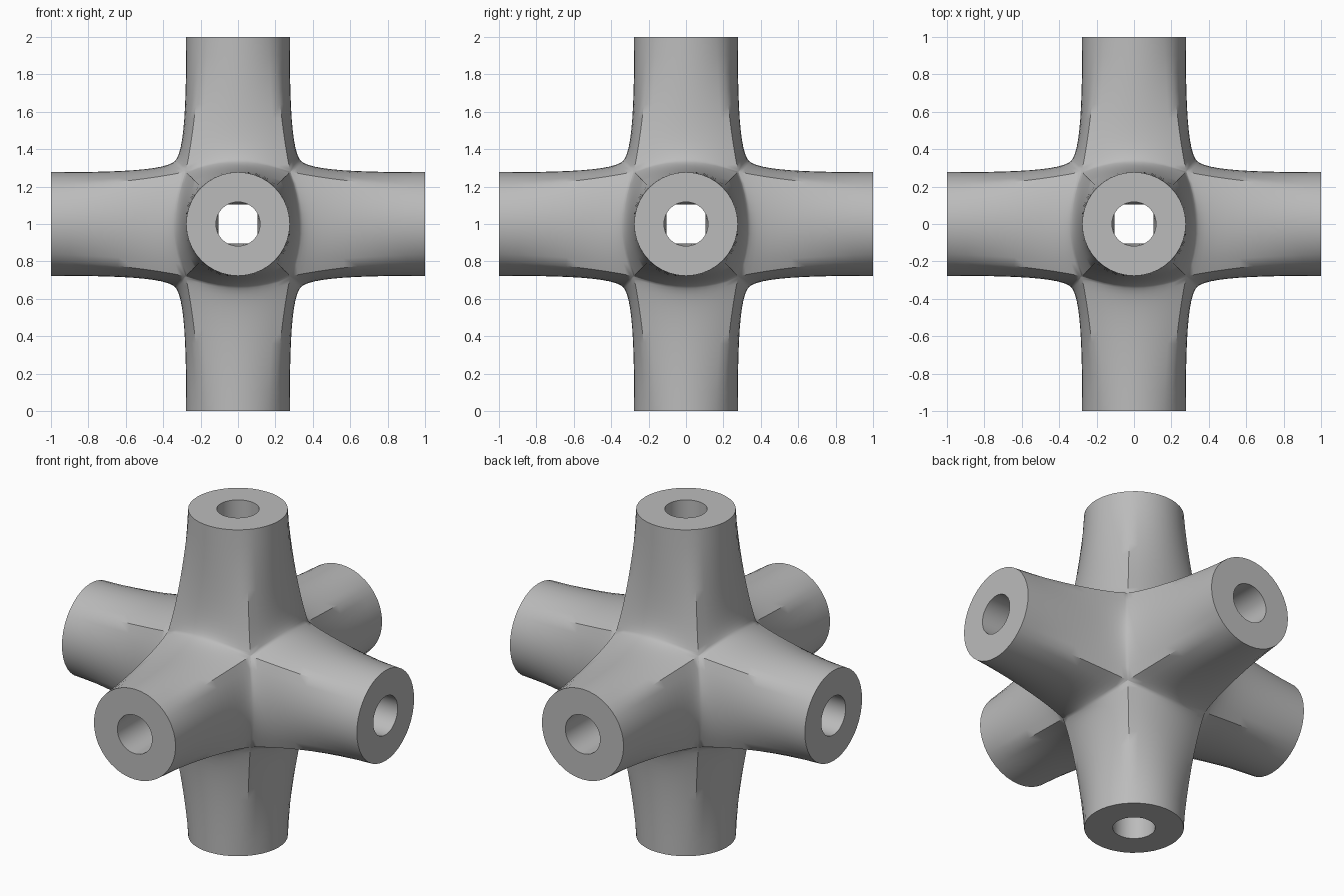
import bpy, bmesh
from math import cos, sin, pi, radians
from mathutils import Vector

cube = bpy.data.objects.get("Cube")
if cube:
    bpy.data.objects.remove(cube, do_unlink=True)

SIDE = 10      # segments in each quarter of an arm
STEPS = 12     # segments along an arm
OUTER, BORE = 0.277, 0.118


def mix(a, b, f):
    return a + (b - a) * f


def bezier(p, t):
    s = 1 - t
    return p[0] * s**3 + 3 * p[1] * s * s * t + 3 * p[2] * s * t * t + p[3] * t**3


def outer_profile(u):
    """Control points (distance along arm, radius); u is 0 mid-side, +-1 at a corner."""
    f = u * u
    h = mix(0.337, 0.28, f)
    return (Vector((h, h / cos(u * pi / 4))),
            mix(Vector((0.39, 0.285)), Vector((0.40, 0.355)), f),
            mix(Vector((0.65, OUTER)), Vector((0.70, 0.30)), f),
            Vector((1, OUTER)))


def bore_profile(u):
    h = 0.105
    return (Vector((h, h / cos(u * pi / 4))), Vector((0.3, BORE)),
            Vector((0.6, BORE)), Vector((1, BORE)))


def add_sleeve(bm, profile, turn):
    """Loft one arm wall from the shared seam to its open end; return the end ring."""
    rings = []
    for j in range(STEPS + 1):
        ring = []
        for i in range(4 * SIDE):
            u = -1 + 2 * (i % SIDE) / SIDE
            angle = (i // SIDE) * pi / 2 + u * pi / 4
            along, r = bezier(profile(u), (j / STEPS) ** 1.3)
            ring.append(bm.verts.new(turn @ Vector((r * cos(angle), r * sin(angle), along))))
        rings.append(ring)
    for a, b in zip(rings, rings[1:]):
        join(bm, a, b)
    return rings[-1]


def join(bm, a, b):
    n = len(a)
    for i in range(n):
        k = (i + 1) % n
        bm.faces.new((a[i], a[k], b[k], b[i]))


# Six hollow arms, welded along their diagonal seams
bm = bmesh.new()
for axis in range(3):
    for sign in (1, -1):
        direction = Vector((0, 0, 0))
        direction[axis] = sign
        turn = direction.to_track_quat('Z', 'Y').to_matrix()
        join(bm, add_sleeve(bm, outer_profile, turn), add_sleeve(bm, bore_profile, turn))
bmesh.ops.remove_doubles(bm, verts=bm.verts, dist=0.0005)
bmesh.ops.recalc_face_normals(bm, faces=bm.faces)
bmesh.ops.translate(bm, verts=bm.verts, vec=(0, 0, 1))

mesh = bpy.data.meshes.new("six_way_pipe_joint")
bm.to_mesh(mesh)
bm.free()
joint = bpy.data.objects.new("six_way_pipe_joint", mesh)
bpy.context.collection.objects.link(joint)

# Plain grey finish
grey = bpy.data.materials.new("plain_grey")
grey.use_nodes = True
grey.diffuse_color = (0.5, 0.5, 0.5, 1)
grey.node_tree.nodes["Principled BSDF"].inputs["Base Color"].default_value = grey.diffuse_color
mesh.materials.append(grey)

# Smooth walls, crisp rims
bpy.ops.object.select_all(action='DESELECT')
joint.select_set(True)
bpy.context.view_layer.objects.active = joint
bpy.ops.object.shade_smooth_by_angle(angle=radians(40))
